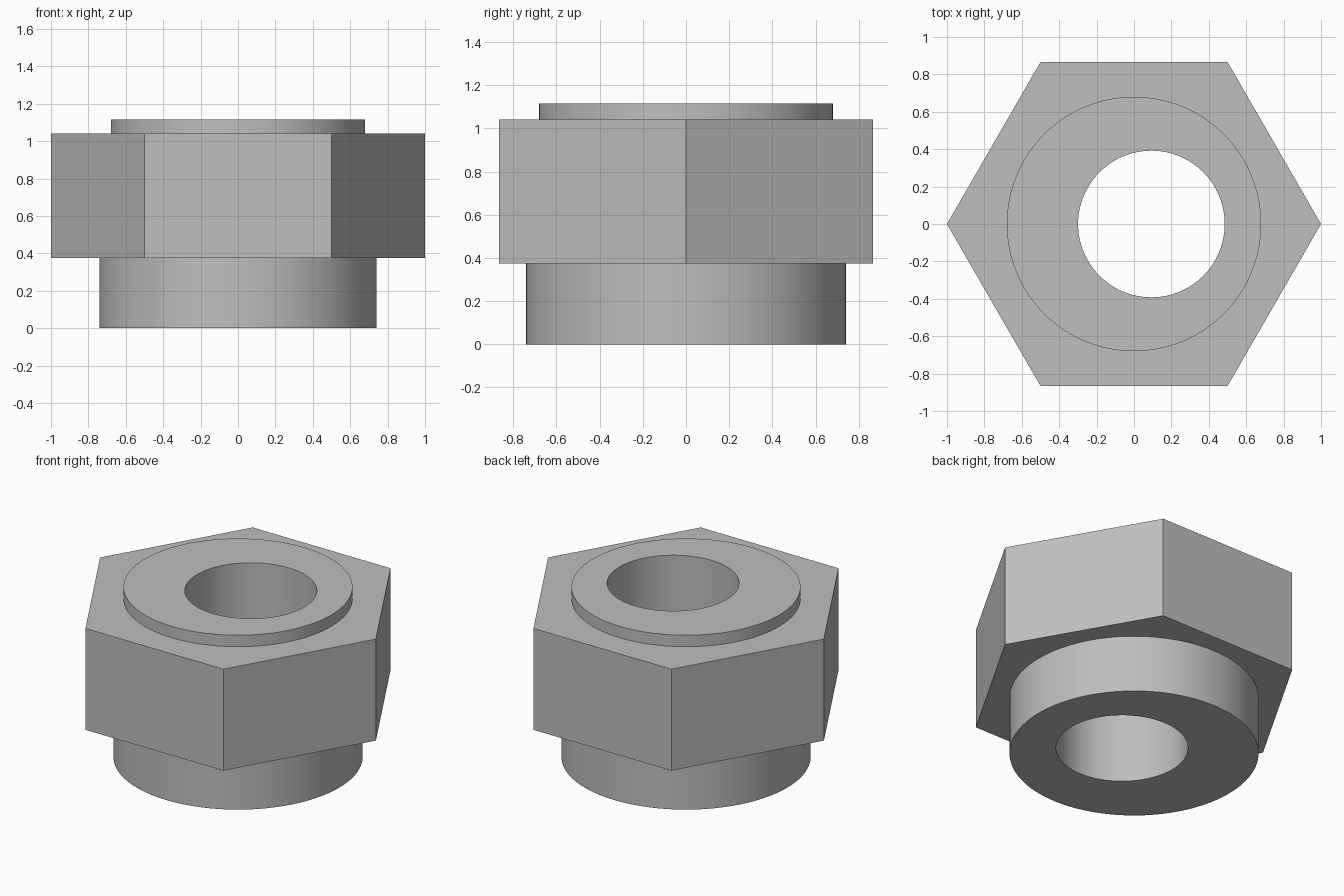
import bpy
import bmesh
from math import cos, sin, tau, radians

default = bpy.data.objects.get("Cube")
if default:
    bpy.data.objects.remove(default, do_unlink=True)

steel = bpy.data.materials.new("grey steel")
steel.use_nodes = True
GREY = (0.52, 0.52, 0.52, 1)
steel.diffuse_color = GREY
steel.node_tree.nodes["Principled BSDF"].inputs["Base Color"].default_value = GREY


def prism(name, radius, sides, bottom, top, x=0):
    """Upright prism with its first corner on +x."""
    bm = bmesh.new()
    ring = [bm.verts.new((x + radius * cos(tau * i / sides),
                          radius * sin(tau * i / sides), bottom))
            for i in range(sides)]
    base = bm.faces.new(ring)
    lid = bmesh.ops.extrude_face_region(bm, geom=[base])["geom"]
    for v in lid:
        if isinstance(v, bmesh.types.BMVert):
            v.co.z = top
    bmesh.ops.recalc_face_normals(bm, faces=bm.faces)
    mesh = bpy.data.meshes.new(name)
    bm.to_mesh(mesh)
    bm.free()
    mesh.materials.append(steel)
    obj = bpy.data.objects.new(name, mesh)
    bpy.context.collection.objects.link(obj)
    return obj


# Hexagonal body, round collars above and below, off-centre bore
nut = prism("hex_nut", 1.0, 6, 0.375, 1.04)
lower_collar = prism("lower_collar", 0.74, 128, 0, 0.6)
upper_collar = prism("upper_collar", 0.68, 128, 0.8, 1.115)
bore = prism("bore_cutter", 0.392, 96, -0.2, 1.4, x=0.093)

bpy.ops.object.select_all(action="DESELECT")
bpy.context.view_layer.objects.active = nut
nut.select_set(True)
for tool, operation in ((lower_collar, "UNION"), (upper_collar, "UNION"),
                        (bore, "DIFFERENCE")):
    tool.hide_render = True
    mod = nut.modifiers.new(tool.name, "BOOLEAN")
    mod.operation = operation
    mod.solver = "EXACT"
    mod.object = tool
    bpy.ops.object.modifier_apply(modifier=mod.name)
    bpy.data.objects.remove(tool, do_unlink=True)

bpy.ops.object.shade_smooth_by_angle(angle=radians(30))
